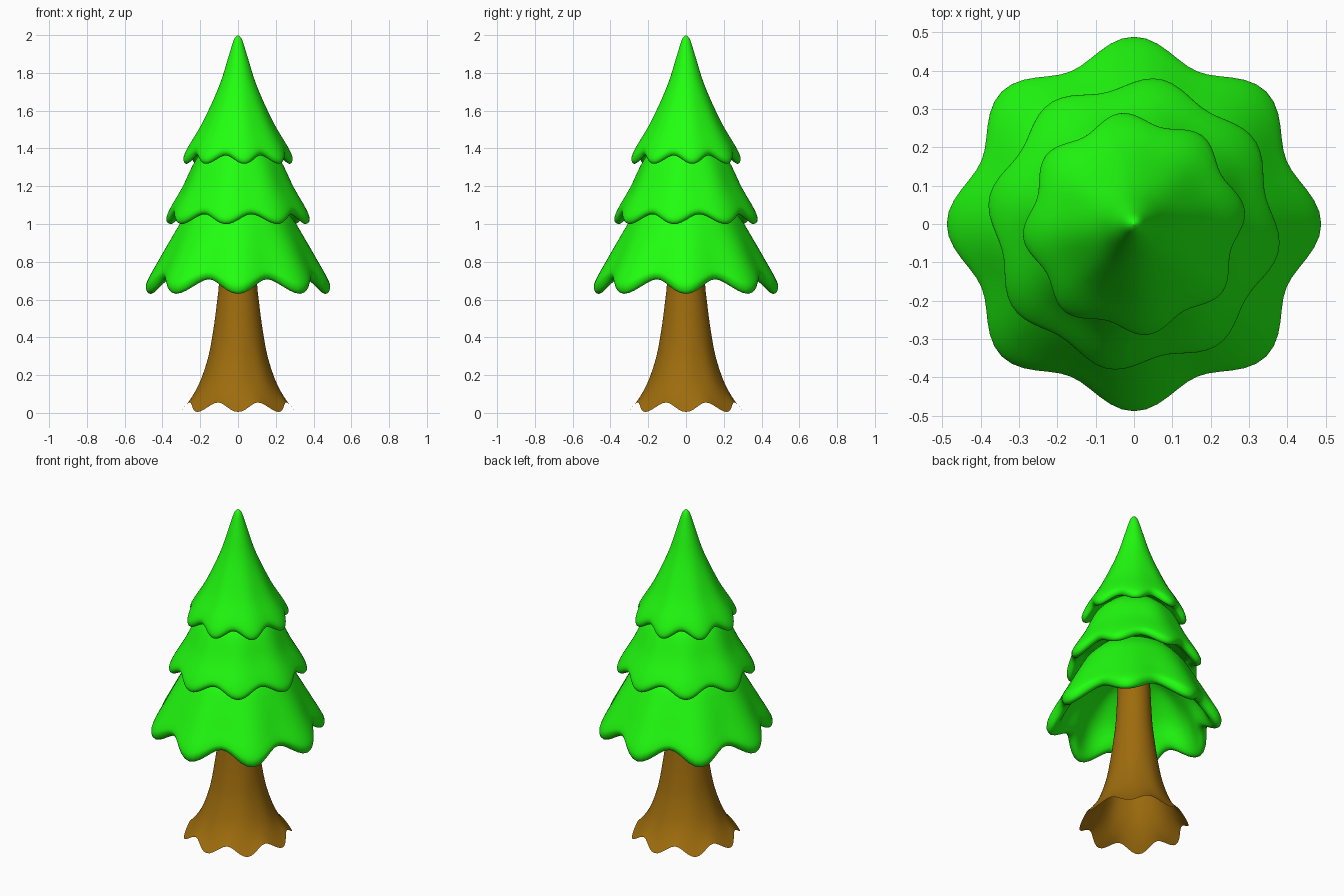
import bpy, bmesh, math


def material(name, color):
    m = bpy.data.materials.new(name)
    m.diffuse_color = color
    return m


def smooth_profile(pts, steps=4):
    # Catmull-Rom curve through the profile points
    out = []
    for i in range(len(pts) - 1):
        p0, p1 = pts[max(i - 1, 0)], pts[i]
        p2, p3 = pts[i + 1], pts[min(i + 2, len(pts) - 1)]
        for s in range(steps):
            t = s / steps
            out.append([0.5 * (2 * b + (c - a) * t + (2 * a - 5 * b + 4 * c - d) * t * t
                               + (3 * b - a - 3 * c + d) * t ** 3)
                        for a, b, c, d in zip(p0, p1, p2, p3)])
    return out + [list(pts[-1])]


def wavy_lathe(name, pts, mat, turn=0, lobes=8, segments=96):
    # Points are (radius, height, radial wave, vertical wave), from top down
    bm = bmesh.new()
    rings = []
    for r, z, wr, wz in smooth_profile(pts):
        ring = []
        for k in range(segments):
            a = 2 * math.pi * k / segments
            c = math.cos(lobes * (a - math.radians(turn)))
            rad = max(r + wr * c, 0)
            ring.append(bm.verts.new((rad * math.cos(a), rad * math.sin(a), z - wz * c)))
        rings.append(ring)
    for up, low in zip(rings, rings[1:]):
        for k in range(segments):
            n = (k + 1) % segments
            bm.faces.new((up[k], low[k], low[n], up[n]))
    bmesh.ops.remove_doubles(bm, verts=bm.verts, dist=1e-5)
    for f in bm.faces:
        f.smooth = True
    me = bpy.data.meshes.new(name)
    bm.to_mesh(me)
    bm.free()
    me.materials.append(mat)
    ob = bpy.data.objects.new(name, me)
    bpy.context.collection.objects.link(ob)
    return ob


green = material("needles", (0.015, 1.0, 0.005, 1))
brown = material("bark", (0.34, 0.15, 0.004, 1))

# Trunk: hollow, flaring into eight root lobes
wavy_lathe("trunk", [
    (0.085, 1.02, 0, 0), (0.10, 0.70, 0, 0), (0.112, 0.58, 0, 0),
    (0.132, 0.43, 0, 0), (0.158, 0.29, 0.001, 0), (0.20, 0.165, 0.003, 0.004),
    (0.245, 0.085, 0.008, 0.014), (0.29, 0.03, 0.014, 0.025)], brown)

# Bottom tier of branches, with a thick rounded rim
wavy_lathe("bottom_branches", [
    (0.20, 1.12, 0, 0), (0.285, 1.03, 0.002, 0), (0.345, 0.93, 0.007, 0.004),
    (0.41, 0.81, 0.016, 0.012), (0.45, 0.735, 0.026, 0.027), (0.459, 0.70, 0.029, 0.034),
    (0.446, 0.673, 0.03, 0.038), (0.42, 0.672, 0.03, 0.038), (0.39, 0.705, 0.028, 0.034),
    (0.33, 0.83, 0.018, 0.012), (0.21, 0.95, 0.008, 0), (0.08, 1.01, 0, 0)], green)

# Middle tier of branches
wavy_lathe("middle_branches", [
    (0.14, 1.42, 0, 0), (0.222, 1.34, 0.002, 0), (0.29, 1.20, 0.006, 0.004),
    (0.345, 1.105, 0.012, 0.014), (0.366, 1.06, 0.016, 0.023), (0.362, 1.034, 0.017, 0.026),
    (0.342, 1.026, 0.017, 0.026), (0.315, 1.045, 0.015, 0.022), (0.285, 1.075, 0.01, 0.012),
    (0.19, 1.11, 0, 0)], green, turn=-10)

# Top tier, rising to the tip
wavy_lathe("top_branches", [
    (0, 2.0, 0, 0), (0.022, 1.975, 0, 0), (0.052, 1.88, 0, 0), (0.10, 1.73, 0, 0),
    (0.185, 1.54, 0.003, 0.002), (0.255, 1.42, 0.009, 0.01), (0.275, 1.375, 0.014, 0.019),
    (0.272, 1.35, 0.016, 0.022), (0.255, 1.341, 0.016, 0.022), (0.23, 1.36, 0.013, 0.019),
    (0.205, 1.385, 0.008, 0.01), (0.13, 1.41, 0, 0)], green, turn=7)
